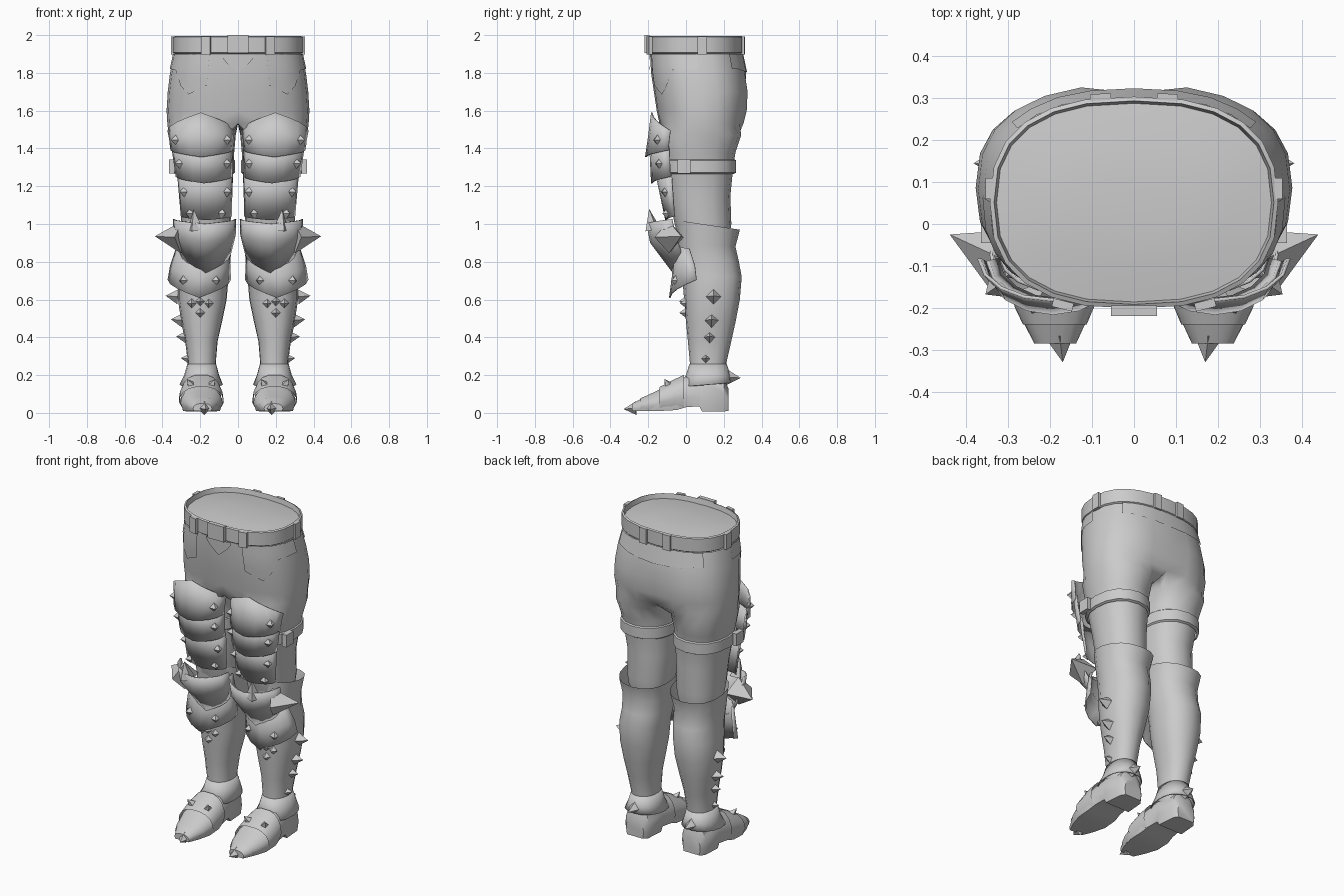
import bpy, bmesh, math
from mathutils import Vector, Matrix

if "Cube" in bpy.data.objects:
    bpy.data.objects.remove(bpy.data.objects["Cube"])

grey = bpy.data.materials.new("plain_grey")
grey.diffuse_color = (0.6, 0.6, 0.6, 1)
grey.use_nodes = True
grey.node_tree.nodes["Principled BSDF"].inputs["Base Color"].default_value = grey.diffuse_color
R = math.radians


def finish(name, bm, mirror=True, angle=40, thick=0):
    """Turn a bmesh into a shaded object, mirrored to the other leg."""
    bmesh.ops.recalc_face_normals(bm, faces=bm.faces)
    me = bpy.data.meshes.new(name)
    bm.to_mesh(me)
    bm.free()
    me.materials.append(grey)
    ob = bpy.data.objects.new(name, me)
    bpy.context.collection.objects.link(ob)
    bpy.ops.object.select_all(action='DESELECT')
    ob.select_set(True)
    bpy.context.view_layer.objects.active = ob
    if angle:
        bpy.ops.object.shade_smooth_by_angle(angle=R(angle))
    if thick:
        ob.modifiers.new("thickness", 'SOLIDIFY').thickness = thick
    if mirror:
        ob.modifiers.new("other_side", 'MIRROR').merge_threshold = 0.0005
    return ob


def loft(name, rings, cyclic=True, caps=(False, False), open_middle=False, **kw):
    bm = bmesh.new()
    vs = [[bm.verts.new(p) for p in r] for r in rings]
    n = len(rings[0])
    for a, b in zip(vs, vs[1:]):
        for i in range(n if cyclic else n - 1):
            j = (i + 1) % n
            bm.faces.new((a[i], a[j], b[j], b[i]))
    if caps[0]:
        bm.faces.new(vs[0])
    if caps[1]:
        bm.faces.new(vs[-1])
    if open_middle:
        inner = [f for f in bm.faces if all(abs(v.co.x) < 1e-4 for v in f.verts)]
        bmesh.ops.delete(bm, geom=inner, context='FACES')
    return finish(name, bm, **kw)


def power(v, e=0.8):
    return math.copysign(abs(v) ** e, v)


def oval(x0, x1, y0, y1, t, z, e=0.8):
    return Vector(((x0 + x1) / 2 + (x1 - x0) / 2 * power(math.cos(R(t)), e),
                   (y0 + y1) / 2 + (y1 - y0) / 2 * power(math.sin(R(t)), e), z))


def leg_ring(z, x0, x1, y0, y1, tilt=0):
    ts = [-135 + 22.5 * i for i in range(13)] + [150 + 15 * i for i in range(5)]
    ring = [oval(x0, x1, y0, y1, t, z, 0.9) for t in ts]
    for p in ring:
        p.z -= tilt * (p.y - y0) / (y1 - y0)
    return ring


# Hips: z, half width, front, back
HIPS = [(2.0, .332, -.195, .29), (1.9, .338, -.19, .297), (1.8, .36, -.185, .318),
        (1.7, .372, -.17, .333), (1.6, .378, -.155, .328), (1.53, .374, -.14, .31)]


def hip_point(t, z, off=0):
    for a, b in zip(HIPS, HIPS[1:]):
        if a[0] >= z >= b[0]:
            k = (a[0] - z) / (a[0] - b[0])
            w, y0, y1 = [a[i] + (b[i] - a[i]) * k for i in (1, 2, 3)]
            p = oval(-w - off, w + off, y0 - off, y1 + off, t, z)
            if t > 85 and z < 1.8:
                p.y -= 0.02
            if abs(t) > 89.9:
                p.x = 0
            return p


def hip_ring(z):
    arc = [hip_point(-90 + 15 * i, z) for i in range(13)]
    a, b = arc[-1], arc[0]
    return arc + [a.lerp(b, (i + 1) / 6) for i in range(5)]


# Trousers
legs = [(1.47, .012, .366, -.13, .292), (1.38, .02, .347, -.12, .262),
        (1.3, .025, .33, -.11, .25), (1.15, .03, .305, -.09, .235),
        (1.0, .04, .3, -.06, .24), (.93, .05, .29, -.04, .23)]
loft("trousers", [hip_ring(h[0]) for h in HIPS[1:]] + [leg_ring(*l) for l in legs],
     open_middle=True, angle=60)

# Belt with a recessed closing lid
circle = [-90 + 15 * i for i in range(24)]


def belt_ring(z, g):
    return [oval(-.332 - g, .332 + g, -.19 - g, .292 + g, t, z) for t in circle]


loft("belt", [belt_ring(1.9, 0), belt_ring(1.908, .012), belt_ring(1.99, .012),
              belt_ring(1.995, .002), belt_ring(1.965, -.004)], mirror=False)
loft("waist_lid", [belt_ring(1.965, -.004), belt_ring(1.978, -.1), belt_ring(1.983, -.18)],
     caps=(False, True), mirror=False, angle=60)


def box(name, loc, size, turn=0, mirror=True):
    bm = bmesh.new()
    m = Matrix.Translation(loc) @ Matrix.Rotation(R(turn), 4, 'Z') @ Matrix.Diagonal((*size, 1))
    bmesh.ops.create_cube(bm, size=1, matrix=m)
    finish(name, bm, mirror, angle=0)


box("belt_buckle", (0, -.207, 1.953), (.11, .026, .094), mirror=False)
box("front_belt_loop", (.17, -.193, 1.945), (.05, .02, .095), 14)
box("side_belt_loop", (.345, .085, 1.945), (.02, .05, .095))
box("back_belt_loop", (.08, .301, 1.945), (.05, .02, .095), -3)


# Thin panels lying on the hips: angle, lower edge
def panel(name, edge):
    rows = [[hip_point(t, 1.9 + (zb - 1.9) * k / 4, .006) for t, zb in edge] for k in range(5)]
    loft(name, rows, cyclic=False)


panel("pocket_flap", [(-69, 1.735), (-60, 1.71), (-51, 1.685), (-40, 1.73), (-27, 1.815),
                      (-13, 1.82), (0, 1.82)])
panel("fly_flap", [(-90, 1.8), (-84, 1.85), (-80, 1.885)])
panel("back_yoke", [(40, 1.82), (52, 1.82), (65, 1.81), (78, 1.805), (90, 1.8)])


# Thigh strap
def strap_ring(z, g):
    return leg_ring(z, .025 - g * .6, .333 + g, -.11 - g, .252 + g)


loft("thigh_strap", [strap_ring(1.265, 0), strap_ring(1.272, .013),
                     strap_ring(1.337, .013), strap_ring(1.345, 0)])
box("strap_buckle", (.35, -.01, 1.305), (.03, .07, .075))


# Curved armour plates; each row: x centre, half width, front y, side y, middle z, side z
def plate(name, rows):
    grid = []
    for xc, hw, yf, ys, zm, zs in rows:
        grid.append([])
        for i in range(-4, 5):
            a = R(i * 22)
            grid[-1].append((xc + hw * math.sin(a), ys - (ys - yf) * math.cos(a),
                             zm + (zs - zm) * abs(i) / 4))
    loft(name, grid, cyclic=False, thick=.008, angle=35)


plate("upper_thigh_plate", [(.197, .177, -.185, -.08, 1.59, 1.495),
                            (.195, .17, -.2, -.085, 1.47, 1.45),
                            (.193, .165, -.217, -.09, 1.355, 1.39)])
plate("middle_thigh_plate", [(.19, .163, -.195, -.085, 1.42, 1.41),
                             (.18, .15, -.185, -.08, 1.215, 1.25)])
plate("lower_thigh_plate", [(.175, .148, -.165, -.075, 1.28, 1.27),
                            (.168, .135, -.11, -.06, 1.02, 1.04)])
plate("knee_plate", [(.177, .168, -.21, -.07, 1.0, 1.025),
                     (.177, .165, -.19, -.05, .9, .94),
                     (.172, .135, -.07, -.02, .74, .84)])
plate("shin_plate", [(.19, .14, -.07, .02, .89, .87),
                     (.2, .16, -.075, .05, .72, .78),
                     (.205, .168, -.09, .06, .61, .705)])

# Boot shaft and ankle cuff
loft("boot_shaft", [leg_ring(*r) for r in [
    (1.02, .015, .335, -.05, .285, .05), (.9, .035, .32, -.04, .262, .02),
    (.8, .04, .31, -.035, .28), (.72, .05, .318, -.02, .295), (.6, .06, .318, -.01, .285),
    (.48, .085, .3, 0, .262), (.38, .108, .28, .01, .24), (.27, .117, .266, .02, .215),
    (.2, .115, .27, .02, .21), (.12, .12, .27, .03, .2)]], angle=60)
loft("ankle_cuff", [leg_ring(*r) for r in [
    (.26, .116, .268, .018, .215), (.2, .1, .285, .0, .235),
    (.14, .08, .31, -.025, .24, -.02)]], thick=.006)


# Feet: stations of y, x centre, half width, bottom, top
def foot(name, stations, caps=(True, True), grow=0, **kw):
    rings = []
    for y, xc, hw, z0, z1 in stations:
        pts = [(xc + (hw + grow) * power(math.cos(R(t)), .75), y,
                z0 + (z1 + grow - z0) * (.3 + .7 * math.sin(R(t)))) for t in range(0, 181, 20)]
        rings.append(pts + [(xc - hw * .9, y, z0), (xc + hw * .9, y, z0)])
    loft(name, rings, caps=caps, **kw)


foot("shoe", [(.225, .195, .06, .01, .13), (.2, .195, .082, .008, .19), (.085, .195, .092, .008, .21),
              (.07, .195, .092, .035, .21), (0, .195, .1, .03, .195), (-.05, .195, .108, .015, .175),
              (-.14, .193, .108, .01, .125), (-.22, .19, .082, .01, .085), (-.285, .188, .05, .01, .05)])
foot("instep_plate", [(-.01, .195, .104, .03, .195), (-.06, .195, .11, .03, .172),
                      (-.14, .193, .11, .02, .13)], caps=(False, False), grow=.008)
foot("toe_plate", [(-.125, .193, .108, .015, .128), (-.2, .19, .09, .012, .092),
                   (-.24, .189, .072, .012, .075)], caps=(False, False), grow=.004)


# Pointed studs and spikes: base, tip, radius
def spikes(name, items):
    bm = bmesh.new()
    for base, tip, r in items:
        base, tip = Vector(base), Vector(tip)
        d = tip - base
        m = Matrix.Translation((base + tip) / 2) @ d.to_track_quat('Z', 'Y').to_matrix().to_4x4()
        bmesh.ops.create_cone(bm, cap_ends=True, segments=4, radius1=r, radius2=0,
                              depth=d.length, matrix=m)
    finish(name, bm, angle=0)


def plate_studs(name, xc, hw, yf, ys, z, angle=55):
    items = []
    for s in (-1, 1):
        a = R(angle * s)
        n = Vector((math.sin(a), -math.cos(a), 0))
        p = Vector((xc + hw * n.x, ys + (ys - yf) * n.y, z))
        items.append((p - n * .005, p + n * .025, .027))
    spikes(name, items)


plate_studs("upper_thigh_studs", .195, .17, -.205, -.085, 1.445)
plate_studs("middle_thigh_studs", .185, .157, -.19, -.083, 1.32)
plate_studs("lower_thigh_studs", .172, .142, -.145, -.07, 1.17)
plate_studs("knee_rim_studs", .17, .138, -.12, -.06, 1.055, 40)
plate_studs("shin_studs", .203, .164, -.08, .055, .7, 33)
spikes("knee_spikes", [((.3, -.09, .93), (.44, -.025, .935), .085),
                       ((.225, -.175, .97), (.235, -.195, 1.08), .045)])
spikes("boot_front_studs", [((x, y, z), (x, y - .032, z), .025)
                            for x, y, z in [(.155, .0, .58), (.245, .0, .58), (.2, -.003, .53), (.2, -.005, .59)]])
spikes("boot_side_spikes", [((x - .065, y, z), (x, y, z + .005), .04) for x, y, z in
                            [(.383, .145, .615), (.355, .135, .49), (.328, .125, .4), (.302, .105, .285)]])
spikes("heel_spike", [((.195, .2, .19), (.195, .29, .185), .05)])
spikes("toe_spike", [((.178, -.265, .025), (.17, -.33, .02), .036)])
spikes("instep_studs", [((.195 + s * .05, -.09, .14), (.195 + s * .075, -.115, .18), .03)
                        for s in (-1, 1)])
